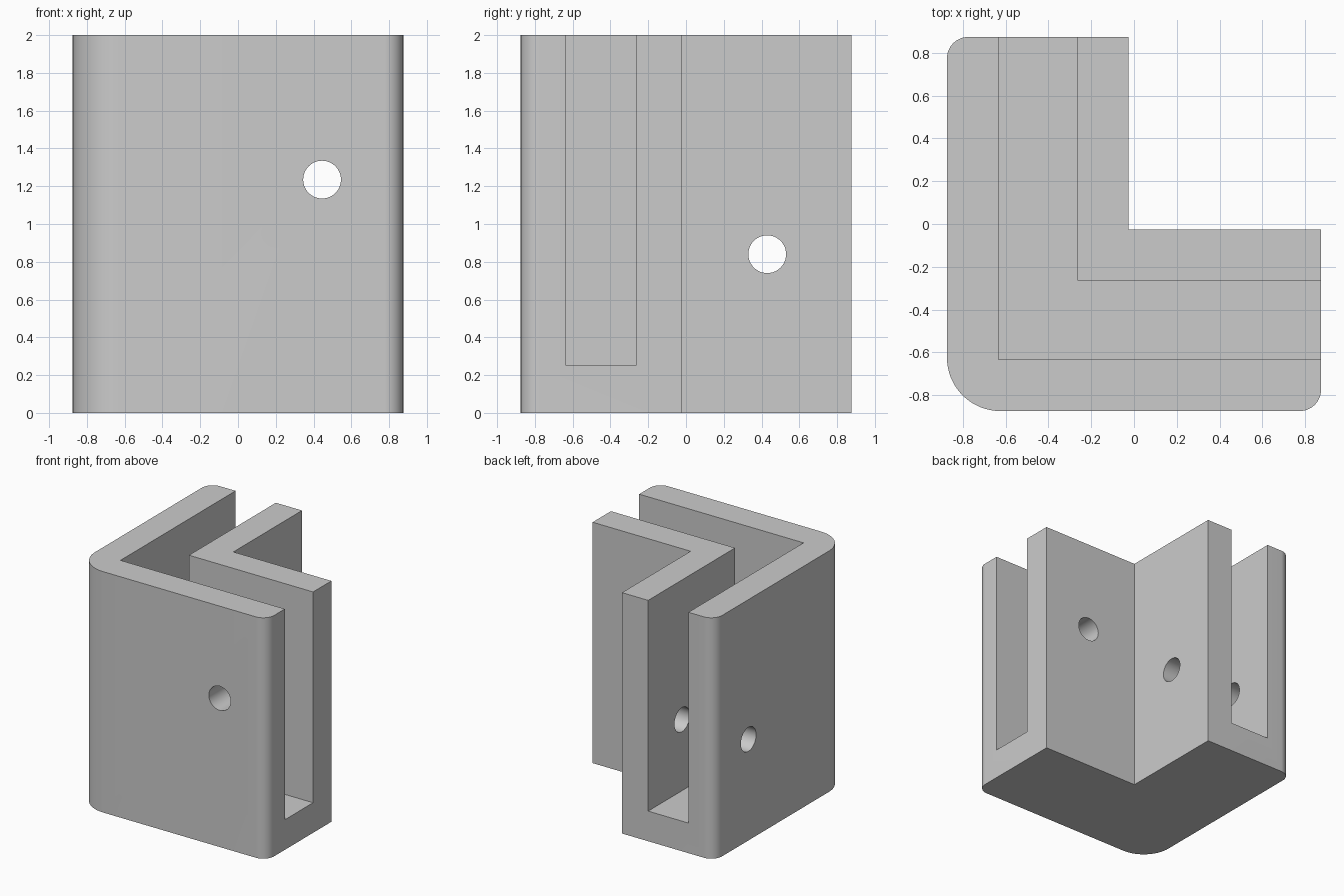
import bpy, bmesh, math
from mathutils import Matrix

cube = bpy.data.objects.get("Cube")
if cube:
    bpy.data.objects.remove(cube, do_unlink=True)

HALF, HEIGHT = 0.875, 2.0

grey = bpy.data.materials.new("plain grey")
grey.use_nodes = True
colour = (0.6, 0.6, 0.6, 1)
grey.diffuse_color = colour
grey.node_tree.nodes["Principled BSDF"].inputs["Base Color"].default_value = colour


def fillet(cx, cy, radius, start, steps=16):
    """Quarter arc, counter-clockwise from the start angle in degrees."""
    angles = [math.radians(start + 90 * i / steps) for i in range(steps + 1)]
    return [(cx + radius * math.cos(a), cy + radius * math.sin(a)) for a in angles]


def add_object(name, bm):
    bmesh.ops.recalc_face_normals(bm, faces=bm.faces)
    mesh = bpy.data.meshes.new(name)
    bm.to_mesh(mesh)
    bm.free()
    mesh.materials.append(grey)
    obj = bpy.data.objects.new(name, mesh)
    bpy.context.collection.objects.link(obj)
    return obj


def prism(name, outline, z0, z1):
    bm = bmesh.new()
    base = bm.faces.new([bm.verts.new((x, y, z0)) for x, y in outline])
    top = bmesh.ops.extrude_face_region(bm, geom=[base])["geom"]
    bmesh.ops.translate(bm, vec=(0, 0, z1 - z0),
                        verts=[v for v in top if isinstance(v, bmesh.types.BMVert)])
    return add_object(name, bm)


def drill(name, centre, axis):
    bm = bmesh.new()
    bmesh.ops.create_cone(bm, cap_ends=True, segments=48, radius1=0.1, radius2=0.1, depth=1.2,
                          matrix=Matrix.Translation(centre) @ Matrix.Rotation(math.pi / 2, 4, axis))
    return add_object(name, bm)


# L-shaped body with rounded outer corners
big, small, inner = 0.25, 0.1, -0.025
outline = fillet(big - HALF, big - HALF, big, 180)
outline += fillet(HALF - small, small - HALF, small, 270)
outline += [(HALF, inner), (inner, inner), (inner, HALF)]
outline += fillet(small - HALF, HALF - small, small, 90)
body = prism("corner_bracket", outline, 0, HEIGHT)

# L-shaped slot, open at the top and both ends
a, b, end = -0.635, -0.265, 1.0
slot = prism("slot_cutter", [(a, a), (end, a), (end, b), (b, b), (b, end), (a, end)], 0.25, 2.2)

# Screw holes through both walls of each arm
front_hole = drill("front_hole_cutter", (0.445, -0.45, 1.235), "X")
side_hole = drill("side_hole_cutter", (-0.45, 0.43, 0.84), "Y")

cutters = [slot, front_hole, side_hole]
for cutter in cutters:
    cutter.hide_render = True
    mod = body.modifiers.new(cutter.name, "BOOLEAN")
    mod.operation, mod.solver, mod.object = "DIFFERENCE", "EXACT", cutter

# Apply the cuts and discard the cutters
bpy.context.view_layer.update()
cut_mesh = bpy.data.meshes.new_from_object(body.evaluated_get(bpy.context.evaluated_depsgraph_get()))
body.modifiers.clear()
body.data = cut_mesh
for cutter in cutters:
    bpy.data.objects.remove(cutter, do_unlink=True)

bpy.ops.object.select_all(action="DESELECT")
body.select_set(True)
bpy.context.view_layer.objects.active = body
bpy.ops.object.shade_smooth_by_angle(angle=math.radians(30))
